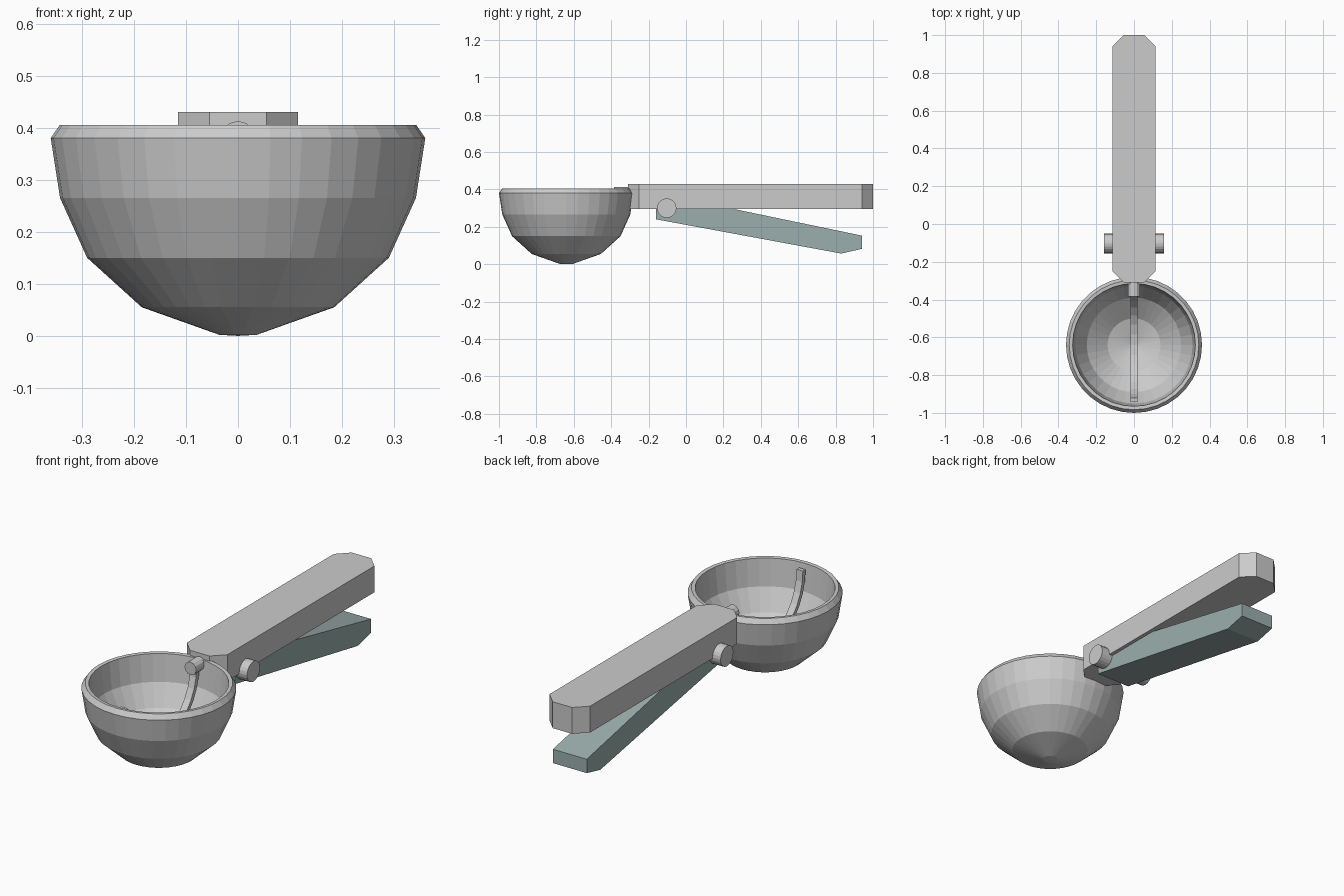
import bpy, bmesh, math
from mathutils import Vector, Matrix

if "Cube" in bpy.data.objects:
    bpy.data.objects.remove(bpy.data.objects["Cube"])

BOWL_Y = -0.64


def finish(name, bm, mat=None):
    bmesh.ops.recalc_face_normals(bm, faces=bm.faces[:])
    mesh = bpy.data.meshes.new(name)
    bm.to_mesh(mesh)
    bm.free()
    ob = bpy.data.objects.new(name, mesh)
    bpy.context.collection.objects.link(ob)
    if mat:
        mesh.materials.append(mat)
    return ob


def extrude_outline(name, points, vec, mat=None):
    bm = bmesh.new()
    face = bm.faces.new([bm.verts.new(p) for p in points])
    ext = bmesh.ops.extrude_face_region(bm, geom=[face], use_keep_orig=True)
    moved = [g for g in ext["geom"] if isinstance(g, bmesh.types.BMVert)]
    bmesh.ops.translate(bm, verts=moved, vec=vec)
    return finish(name, bm, mat)


def cylinder(name, radius, length, centre, axis, sides):
    bm = bmesh.new()
    turn = Matrix.Rotation(math.pi / 2, 4, axis)
    bmesh.ops.create_cone(bm, cap_ends=True, segments=sides, radius1=radius, radius2=radius,
                          depth=length, matrix=Matrix.Translation(centre) @ turn)
    return finish(name, bm)


# Bowl: closed wall profile spun around its own axis
profile = [(0, 0), (0.036, 0.002), (0.185, 0.055), (0.29, 0.15), (0.342, 0.265), (0.36, 0.38),
           (0.343, 0.405), (0.325, 0.403), (0.31, 0.265), (0.25, 0.16), (0.14, 0.075), (0, 0.035)]
bm = bmesh.new()
verts = [bm.verts.new((r, BOWL_Y, z)) for r, z in profile]
for a, b in zip(verts, verts[1:]):
    bm.edges.new((a, b))
# move the profile onto the bowl axis and spin it
bmesh.ops.spin(bm, geom=bm.verts[:] + bm.edges[:], cent=(0, BOWL_Y, 0), axis=(0, 0, 1),
               angle=2 * math.pi, steps=36, use_merge=True)
bmesh.ops.remove_doubles(bm, verts=bm.verts[:], dist=0.0005)
finish("bowl", bm)

# Handle: bar with clipped corners
w, c = 0.115, 0.055
outline = [(c, 1.0), (w, 0.94), (w, -0.25), (c, -0.31)]
outline += [(-x, y) for x, y in reversed(outline)]
extrude_outline("handle", [(x, y, 0.295) for x, y in outline], (0, 0, 0.135))

# Squeeze lever below the handle
teal = bpy.data.materials.new("lever_teal")
teal.diffuse_color = (0.33, 0.43, 0.42, 1)
teal.use_nodes = True
teal.node_tree.nodes["Principled BSDF"].inputs["Base Color"].default_value = teal.diffuse_color
lw = 0.096
side = [(-0.16, 0.24), (0.83, 0.057), (0.94, 0.082), (0.94, 0.153), (0.16, 0.315), (-0.16, 0.315)]
extrude_outline("lever", [(-lw, y, z) for y, z in side], (2 * lw, 0, 0), teal)

# Hinge pin through handle and lever, and the sweeper's shaft
cylinder("hinge_pin", 0.052, 0.32, (0, -0.103, 0.3), 'Y', 20)
cylinder("sweeper_shaft", 0.033, 0.12, (0, -0.325, 0.38), 'X', 12)

# Sweeper blade: thin half-ring following the inside of the bowl
steps, top = 16, 0.385
arc = []
for radius, order in ((0.302, range(steps + 1)), (0.28, range(steps, -1, -1))):
    for i in order:
        t = math.pi * i / steps
        arc.append((radius * math.cos(t), top - radius * math.sin(t)))
extrude_outline("sweeper_blade", [(-0.018, BOWL_Y + y, z) for y, z in arc], (0.036, 0, 0))
